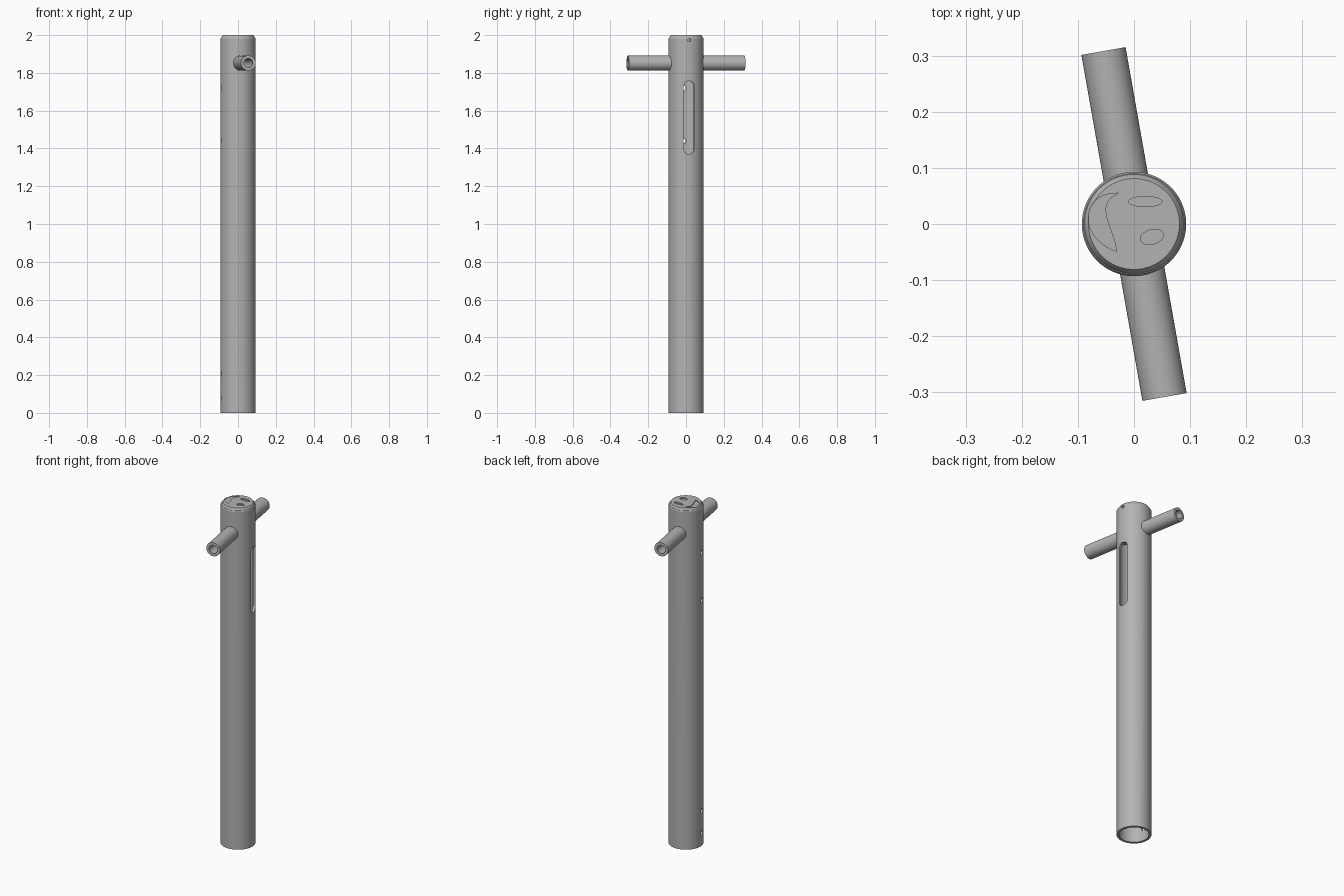
import bpy, bmesh
from math import pi, sin, cos, radians
from mathutils import Matrix, Vector

if "Cube" in bpy.data.objects:
    bpy.data.objects.remove(bpy.data.objects["Cube"], do_unlink=True)

R = 0.093                      # post radius
TURN = Matrix.Rotation(radians(10), 4, 'Z')   # handle, slot and holes share this turn
ALONG_X = Matrix(((0, 0, 1, 0), (1, 0, 0, 0), (0, 1, 0, 0), (0, 0, 0, 1)))

steel = bpy.data.materials.new("grey steel")
steel.use_nodes = True
grey = (0.45, 0.45, 0.45, 1)
steel.diffuse_color = grey
steel.node_tree.nodes["Principled BSDF"].inputs["Base Color"].default_value = grey


def finish(name, bm, matrix=Matrix()):
    bmesh.ops.transform(bm, matrix=matrix, verts=bm.verts)
    bmesh.ops.recalc_face_normals(bm, faces=bm.faces)
    mesh = bpy.data.meshes.new(name)
    bm.to_mesh(mesh)
    bm.free()
    mesh.materials.append(steel)
    obj = bpy.data.objects.new(name, mesh)
    bpy.context.collection.objects.link(obj)
    return obj


def lathe(name, profile, matrix=Matrix(), closed=True, steps=72):
    """Spin a (radius, height) profile about z."""
    bm = bmesh.new()
    vs = [bm.verts.new((r, 0, z)) for r, z in profile]
    ends = vs[1:] + vs[:1] if closed else vs[1:]
    edges = [bm.edges.new(pair) for pair in zip(vs, ends)]
    bmesh.ops.spin(bm, geom=vs + edges, cent=(0, 0, 0), axis=(0, 0, 1),
                   angle=2 * pi, steps=steps, use_merge=True)
    bmesh.ops.remove_doubles(bm, verts=bm.verts, dist=1e-5)
    return finish(name, bm, matrix)


def prism(name, outline, low, high, matrix=Matrix()):
    """Extrude a flat outline from low to high."""
    bm = bmesh.new()
    face = bm.faces.new([bm.verts.new((x, y, low)) for x, y in outline])
    top = bmesh.ops.extrude_face_region(bm, geom=[face])["geom"]
    bmesh.ops.translate(bm, vec=(0, 0, high - low),
                        verts=[v for v in top if isinstance(v, bmesh.types.BMVert)])
    return finish(name, bm, matrix)


def ellipse(cx, cy, a, b, tilt=0, n=32):
    c, s = cos(radians(tilt)), sin(radians(tilt))
    pts = [(a * cos(2 * pi * i / n), b * sin(2 * pi * i / n)) for i in range(n)]
    return [(cx + x * c - y * s, cy + x * s + y * c) for x, y in pts]


def arc(p0, p1, p2, p3, n=16):
    """Points on a cubic curve, last one left out."""
    pts = [Vector(p) for p in (p0, p1, p2, p3)]
    out = []
    for i in range(n):
        t = i / n
        w = ((1 - t) ** 3, 3 * t * (1 - t) ** 2, 3 * t * t * (1 - t), t ** 3)
        out.append(tuple(sum((p * k for p, k in zip(pts, w)), Vector((0, 0)))))
    return out


def cut(obj, cutters):
    for c in cutters:
        c.hide_render = True
        mod = obj.modifiers.new("cut", 'BOOLEAN')
        mod.operation, mod.solver, mod.object = 'DIFFERENCE', 'EXACT', c
    deps = bpy.context.evaluated_depsgraph_get()
    mesh = bpy.data.meshes.new_from_object(obj.evaluated_get(deps))
    obj.modifiers.clear()
    obj.data = mesh
    for c in cutters:
        bpy.data.objects.remove(c, do_unlink=True)


# Hollow post
post = lathe("post", [(0.079, 0), (R, 0), (R, 1.983), (0.09, 1.988), (0.079, 1.988)])

# Slot on the left side, round-ended
w, z0, z1 = 0.028, 1.37, 1.757
slot = [(w * cos(pi * i / 16), z1 - w + w * sin(pi * i / 16)) for i in range(17)]
slot += [(-w * cos(pi * i / 16), z0 + w - w * sin(pi * i / 16)) for i in range(17)]
cutters = [prism("slot_cutter", slot, 0.03, 0.2, TURN @ ALONG_X)]

# Fixing holes on the right side and one vent near the top of the left side
for z in (0.075, 0.205, 1.44, 1.72):
    cutters.append(prism("hole_cutter", ellipse(0, z, 0.014, 0.014), -0.2, -0.03, TURN @ ALONG_X))
cutters.append(prism("vent_cutter", ellipse(0, 1.974, 0.008, 0.008, n=16), 0.05, 0.2, TURN @ ALONG_X))

# Openings for the handle
handle_place = TURN @ Matrix.Translation((0, 0, 1.852)) @ Matrix.Rotation(pi / 2, 4, 'X')
cutters.append(prism("handle_cutter", ellipse(0, 0, 0.0395, 0.0395, n=48), -0.3, 0.3, handle_place))
cut(post, cutters)

# Hollow cross handle
handle = lathe("cross_handle", [(0.024, -0.313), (0.04, -0.313), (0.04, 0.313), (0.024, 0.313)],
               handle_place, steps=48)

# Bevelled cap with shallow engraved shapes
cap = lathe("cap", [(0, 1.955), (0.0785, 1.955), (0.0785, 1.985), (0.089, 1.985),
                    (0.088, 1.991), (0.081, 2), (0, 2)], closed=False)
tip, tail = (-0.027, 0.055), (-0.031, -0.049)
crescent = arc(tip, (-0.098, 0.057), (-0.1, -0.025), tail)
crescent += arc(tail, (-0.036, -0.005), (-0.075, 0.035), tip)
shapes = [crescent, ellipse(0.02, 0.04, 0.03, 0.009), ellipse(0.032, -0.023, 0.021, 0.013, 15)]
cut(cap, [prism("engraving_cutter", s, 1.995, 2.05) for s in shapes])

for obj in (post, handle, cap):
    bpy.ops.object.select_all(action='DESELECT')
    obj.select_set(True)
    bpy.context.view_layer.objects.active = obj
    bpy.ops.object.shade_smooth_by_angle(angle=radians(30))
